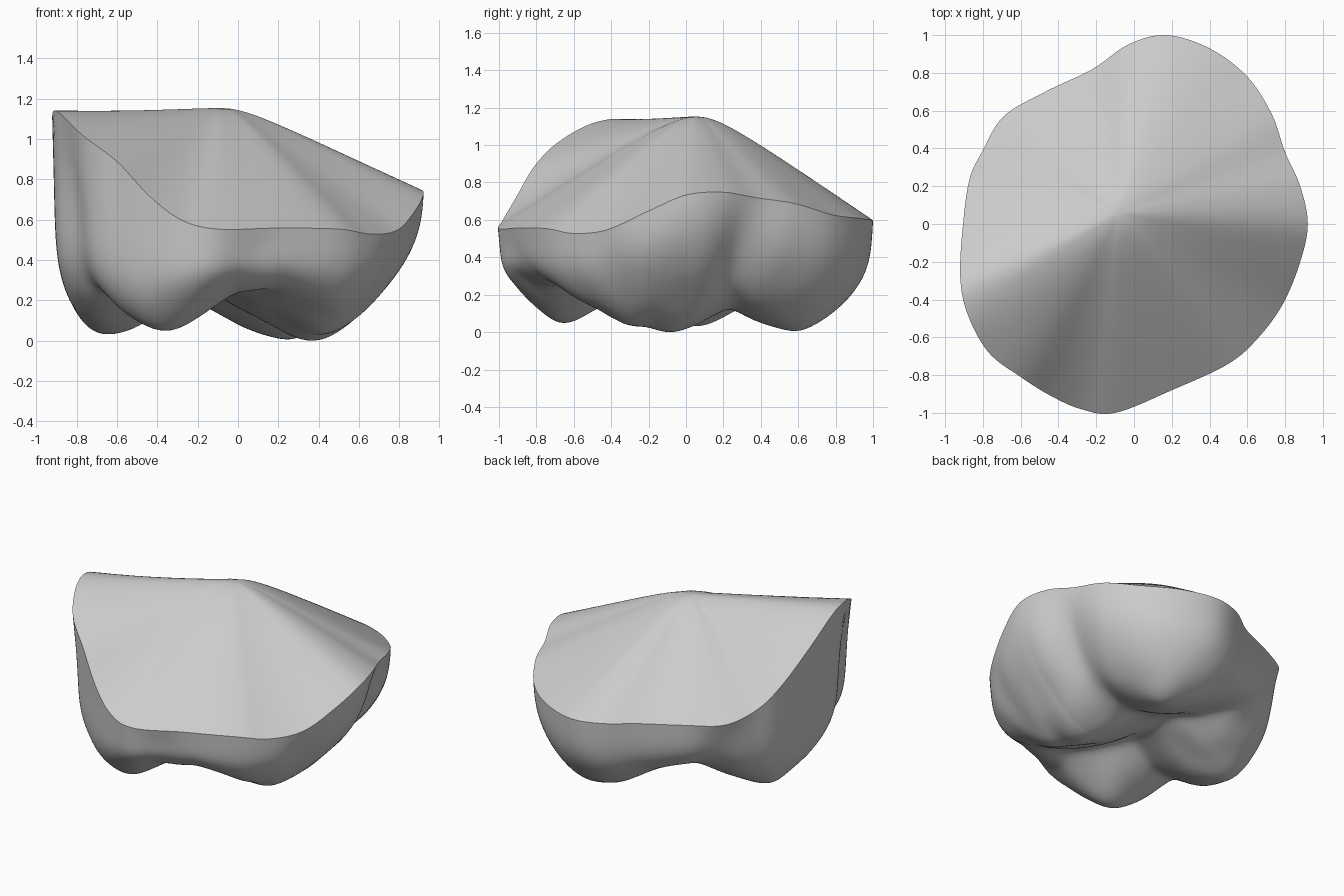
import bpy, bmesh, math
from mathutils import Vector, noise

if "Cube" in bpy.data.objects:
    bpy.data.objects.remove(bpy.data.objects["Cube"])

# Cut rim of the crown, counter-clockwise
RIM = [Vector(p) for p in [
    (0.92, 0.0, 0.735), (0.88, 0.2, 0.75), (0.80, 0.38, 0.72), (0.73, 0.58, 0.69),
    (0.60, 0.78, 0.63), (0.40, 0.93, 0.61), (0.17, 1.0, 0.60), (-0.03, 0.95, 0.60),
    (-0.22, 0.82, 0.60), (-0.47, 0.70, 0.61), (-0.69, 0.57, 0.62), (-0.80, 0.39, 0.68),
    (-0.87, 0.24, 0.79), (-0.905, 0.0, 0.95), (-0.92, -0.28, 1.125), (-0.88, -0.48, 1.125),
    (-0.77, -0.68, 1.02), (-0.60, -0.81, 0.89), (-0.44, -0.91, 0.72), (-0.28, -0.98, 0.60),
    (-0.10, -1.0, 0.555), (0.20, -0.88, 0.56), (0.50, -0.74, 0.555), (0.66, -0.60, 0.53),
    (0.79, -0.42, 0.55), (0.88, -0.2, 0.65)]]
PEAK = Vector((-0.08, 0.06, 1.155))

# Chewing cusps and marginal ridges: x, y, tip height, slope
CUSPS = [(0.42, -0.07, -0.02, 0.58), (0.48, -0.26, 0.01, 0.6), (0.27, 0.62, -0.04, 0.55),
         (-0.39, -0.67, 0.035, 0.70), (-0.70, 0.06, -0.01, 0.60), (0.50, -0.50, 0.12, 0.50),
         (-0.22, 0.66, 0.18, 0.40), (0.05, -0.74, 0.24, 0.35)]

# Vertical grooves on the wall: angle in degrees, half width, depth
GROOVES = [(20, 9, 0.07), (-28, 8, 0.03), (213, 9, 0.05), (140, 9, 0.05), (-86, 8, 0.02)]


def closed_spline(pts, steps):
    out, n = [], len(pts)
    for i in range(n):
        a, b, c, d = (pts[(i + k) % n] for k in (-1, 0, 1, 2))
        for j in range(steps):
            t = j / steps
            out.append(0.5 * (2 * b + (c - a) * t + (2 * a - 5 * b + 4 * c - d) * t * t
                              + (3 * b - a - 3 * c + d) * t ** 3))
    return out


def cusp_height(x, y, rim_z):
    k, total = 50, 0
    for cx, cy, cz, slope in CUSPS:
        d = math.hypot(x - cx, y - cy)
        total += math.exp(-k * (cz + slope * (math.hypot(d, 0.1) - 0.1)))
    h = -math.log(total) / k
    h += 0.015 * noise.noise(Vector((x * 5, y * 5, 0.3)))
    return min(h, rim_z - 0.15)


def under_point(r, s):
    q = 1 - (1 - s) ** 3
    ang = math.atan2(r.y, r.x)
    n = 4 + 4 * (r.z - 0.55) - 2 * max(0, math.cos(ang)) + 2 * max(0, -math.sin(ang))
    n = max(2.7, n)
    wall = 1 - max(0, 1 - q ** n) ** (1 / n)
    h = cusp_height(r.x * q, r.y * q, r.z)
    # pull the wall in below the rim, more along the grooves
    inset = 0.012
    for g, width, depth in GROOVES:
        d = (math.degrees(ang) - g + 180) % 360 - 180
        inset += depth * math.exp(-(d / width) ** 2)
    q *= 1 - inset * math.sin(math.pi * wall ** 0.7)
    return Vector((r.x * q, r.y * q, h + (r.z - h) * wall))


def top_point(r, t):
    e = 0.15
    f = (math.hypot(t, e) - e) / (math.hypot(1, e) - e)
    p = PEAK.lerp(r, t)
    p.z = PEAK.z + (r.z - PEAK.z) * f
    return p


def fan(bm, ring, func, count, flip):
    """Fill the rim with concentric rings; returns the rings inside it."""
    def face(vs):
        bm.faces.new(vs[::-1] if flip else vs)
    n = len(ring)
    rim = [v.co.copy() for v in ring]
    centre = bm.verts.new(func(rim[0], 0))
    rows = []
    for k in range(1, count + 1):
        row = ring if k == count else [bm.verts.new(func(r, k / count)) for r in rim]
        for i in range(n):
            j = (i + 1) % n
            face([rows[-1][i], row[i], row[j], rows[-1][j]] if rows
                 else [centre, row[i], row[j]])
        rows.append(row)
    return rows[:-1]


# Tooth crown: lobed underside and smooth domed cut surface sharing one rim
bm = bmesh.new()
ring = [bm.verts.new(p) for p in closed_spline(RIM, 8)]
fan(bm, ring, under_point, 60, True)
rows = fan(bm, ring, top_point, 20, False)

# Soften the creases radiating across the cut surface, fading out at the rim
for k, row in enumerate(rows):
    for _ in range(int(50 * (1 - (k + 1) / 20))):
        zs = [v.co.z for v in row]
        for i, v in enumerate(row):
            v.co.z = 0.5 * zs[i] + 0.25 * (zs[i - 1] + zs[(i + 1) % len(zs)])

low = min(v.co.z for v in bm.verts)
bmesh.ops.translate(bm, verts=bm.verts, vec=(0, 0, -low))
mesh = bpy.data.meshes.new("molar_crown")
bm.to_mesh(mesh)
bm.free()
crown = bpy.data.objects.new("molar_crown", mesh)
bpy.context.collection.objects.link(crown)
bpy.context.view_layer.objects.active = crown
crown.select_set(True)
bpy.ops.object.shade_smooth_by_angle(angle=math.radians(40))
